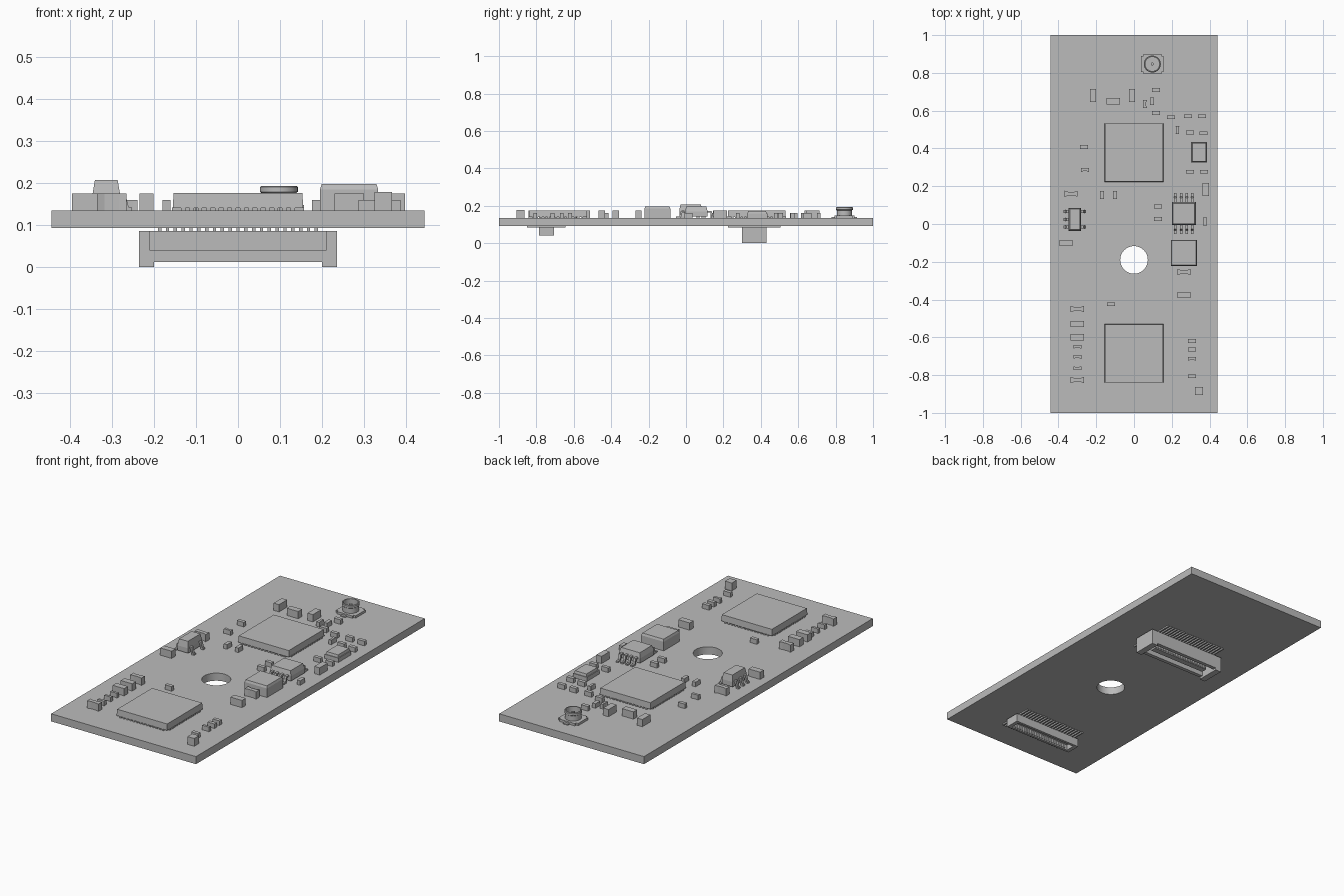
import bpy, bmesh, math
from mathutils import Matrix, Vector

cube = bpy.data.objects.get("Cube")
if cube:
    bpy.data.objects.remove(cube, do_unlink=True)

grey = bpy.data.materials.new("plain_grey")
grey.use_nodes = True
COLOUR = (0.5, 0.5, 0.5, 1)
grey.diffuse_color = COLOUR
grey.node_tree.nodes["Principled BSDF"].inputs["Base Color"].default_value = COLOUR

BOTTOM, TOP = 0.093, 0.135


def finish(name, bm):
    """Turn a bmesh into a named grey object."""
    bmesh.ops.recalc_face_normals(bm, faces=bm.faces[:])
    mesh = bpy.data.meshes.new(name)
    bm.to_mesh(mesh)
    bm.free()
    mesh.materials.append(grey)
    obj = bpy.data.objects.new(name, mesh)
    bpy.context.collection.objects.link(obj)
    return obj


def box(bm, x, y, w, d, z0, z1, taper=0.0):
    """Box centred on x, y; taper draws the upper face in."""
    size = Matrix.Diagonal((w, d, z1 - z0, 1))
    made = bmesh.ops.create_cube(bm, size=1, matrix=Matrix.Translation((x, y, (z0 + z1) / 2)) @ size)
    for v in made["verts"]:
        if v.co.z > (z0 + z1) / 2:
            v.co.x += taper if v.co.x < x else -taper
            v.co.y += taper if v.co.y < y else -taper


def prism(bm, points, push):
    """Extrude a closed outline along a vector."""
    face = bm.faces.new([bm.verts.new(p) for p in points])
    new = bmesh.ops.extrude_face_region(bm, geom=[face])["geom"]
    bmesh.ops.translate(bm, vec=push, verts=[v for v in new if isinstance(v, bmesh.types.BMVert)])


def lathe(bm, x, y, profile, steps=32):
    """Revolve a radius/height profile about a vertical axis."""
    verts = [bm.verts.new((x + r, y, z)) for r, z in profile]
    edges = [bm.edges.new(pair) for pair in zip(verts, verts[1:])]
    bmesh.ops.spin(bm, geom=verts + edges, cent=(x, y, 0), axis=(0, 0, 1),
                   angle=math.tau, steps=steps)
    bmesh.ops.remove_doubles(bm, verts=bm.verts[:], dist=0.0001)


def gull_lead(bm, x, y, angle, inner, outer, high, width):
    """Bent lead running out from a package and down to the board."""
    t, mid = 0.008, inner + (outer - inner) * 0.45
    outline = [(inner - t, high), (mid, high), (mid + t, TOP + t), (outer, TOP + t), (outer, TOP),
               (mid, TOP), (mid - t, high - t), (inner - t, high - t)]
    spin = Matrix.Rotation(angle, 3, "Z")
    base = Vector((x, y, 0))
    prism(bm, [base + spin @ Vector((u, -width / 2, z)) for u, z in outline],
          spin @ Vector((0, width, 0)))


# Board with a round mounting hole
board_bm = bmesh.new()
box(board_bm, 0, 0, 0.886, 2, BOTTOM, TOP)
board = finish("board", board_bm)
cutter_bm = bmesh.new()
bmesh.ops.create_cone(cutter_bm, cap_ends=True, segments=48, radius1=0.073, radius2=0.073,
                      depth=1, matrix=Matrix.Translation((0, -0.19, 0)))
cutter = finish("hole_cutter", cutter_bm)
cutter.hide_render = True
cutter.hide_set(True)
cut = board.modifiers.new("mounting_hole", "BOOLEAN")
cut.object, cut.solver = cutter, "EXACT"
bpy.context.view_layer.objects.active = board
board.select_set(True)
bpy.ops.object.modifier_apply(modifier=cut.name)
bpy.data.objects.remove(cutter, do_unlink=True)
bpy.ops.object.shade_smooth_by_angle()

# Two square chips standing on rows of edge pads
for name, cy in (("main_chip", 0.378), ("front_chip", -0.685)):
    bm = bmesh.new()
    box(bm, 0, cy, 0.31, 0.31, 0.141, 0.176, 0.002)
    box(bm, 0, cy, 0.2, 0.2, TOP, 0.141)
    for i in range(14):
        s = (i - 6.5) * 0.02
        for side in (-1, 1):
            box(bm, s, cy + side * 0.146, 0.01, 0.022, TOP, 0.142)
            box(bm, side * 0.146, cy + s, 0.022, 0.01, TOP, 0.142)
    finish(name, bm)

# Small two-ended parts: long axis along x or y, plain or waisted
LARGE, SMALL = (0.07, 0.033, 0.175), (0.042, 0.02, 0.16)


def parts(name, size, along_y, waisted, places):
    length, width, top = size
    for n, (x, y) in enumerate(places):
        bm = bmesh.new()
        l, w = length / 2, width / 2
        outline = [(-l, -w), (l, -w), (l, w), (-l, w)]
        if waisted:
            q, m = l * 0.5, w * 0.65
            outline = [(-l, -w), (-q, -m), (q, -m), (l, -w), (l, w), (q, m), (-q, m), (-l, w)]
        if along_y:
            outline = [(-v, u) for u, v in outline]
        prism(bm, [(x + u, y + v, TOP) for u, v in outline], (0, 0, top - TOP))
        finish(f"{name}_{n + 1}", bm)


parts("large_capacitor", LARGE, False, False,
      [(-.11, .65), (-.36, -.1), (.264, -.376), (-.3, -.53), (-.3, -.6)])
parts("large_upright_capacitor", LARGE, True, False, [(-.217, .68), (-.01, .68), (.38, .183)])
parts("large_resistor", LARGE, False, True,
      [(-.333, .16), (.264, -.254), (-.3, -.45), (-.3, -.826)])
parts("small_capacitor", SMALL, False, False,
      [(.117, .71), (.117, .587), (.197, .565), (.287, .57), (.36, .57), (.296, .485),
       (.367, .48), (.296, .277), (.37, .277), (.127, .093), (.127, .026), (-.264, .407),
       (-.122, -.425), (.307, -.62), (.307, -.664), (.307, -.806)])
parts("small_upright_capacitor", SMALL, True, False,
      [(.095, .65), (.376, .013), (-.17, .153), (-.1, .153)])
parts("small_resistor", SMALL, False, True,
      [(-.26, .286), (-.3, -.65), (-.3, -.704), (-.3, -.763), (.307, -.714)])
parts("small_upright_resistor", SMALL, True, True, [(.058, .635), (.23, .497)])
parts("corner_block", (0.042, 0.042, 0.178), False, False, [(.345, -.884)])

# Power coil block
bm = bmesh.new()
box(bm, 0.264, -0.153, 0.138, 0.138, TOP, 0.185)
box(bm, 0.264, -0.153, 0.138, 0.138, 0.185, 0.197, 0.004)
finish("coil_block", bm)

# Crystal can: flange with a raised lid
bm = bmesh.new()
box(bm, 0.345, 0.38, 0.085, 0.11, TOP, 0.158)
box(bm, 0.345, 0.38, 0.077, 0.102, 0.158, 0.172, 0.003)
finish("crystal", bm)

# Eight-lead package
bm = bmesh.new()
cx, cy = 0.264, 0.055
box(bm, cx, cy, 0.128, 0.122, 0.142, 0.168)
box(bm, cx, cy, 0.128, 0.122, 0.168, 0.195, 0.007)
for i in range(4):
    for turn in (1, -1):
        gull_lead(bm, cx + (i - 1.5) * 0.03, cy, turn * math.pi / 2, 0.061, 0.108, 0.172, 0.013)
finish("eight_lead_chip", bm)

# Five-lead package
bm = bmesh.new()
cx, cy = -0.313, 0.025
box(bm, cx, cy, 0.066, 0.122, 0.145, 0.172)
box(bm, cx, cy, 0.066, 0.122, 0.172, 0.207, 0.006)
for s in (-0.04, 0, 0.04):
    gull_lead(bm, cx, cy + s, math.pi, 0.033, 0.06, 0.175, 0.016)
    if s:
        gull_lead(bm, cx, cy + s, 0, 0.033, 0.06, 0.175, 0.016)
finish("five_lead_chip", bm)

# Coaxial antenna socket: base, solder tabs, hollow barrel and centre pin
ax, ay = 0.097, 0.847
bm = bmesh.new()
box(bm, ax, ay, 0.12, 0.085, TOP, 0.148)
box(bm, ax, ay, 0.095, 0.108, TOP, 0.148)
box(bm, ax, ay, 0.03, 0.136, TOP, 0.14)
lathe(bm, ax, ay, [(0.041, 0.146), (0.041, 0.176), (0.045, 0.179), (0.045, 0.19), (0.042, 0.193),
                   (0.037, 0.193), (0.037, 0.15), (0.008, 0.15), (0.008, 0.182), (0, 0.184)])
socket = finish("antenna_socket", bm)
bpy.ops.object.select_all(action="DESELECT")
bpy.context.view_layer.objects.active = socket
socket.select_set(True)
bpy.ops.object.shade_smooth_by_angle()


# Board connectors on the underside: open shell, contact rows and solder leads
def connector(name, cy, half_x, half_y, wall, low, end_low, end_wall, reach, tongue):
    bm = bmesh.new()
    high = 0.086
    box(bm, 0, cy, half_x * 2, half_y * 2, high - 0.016, high)
    for side in (-1, 1):
        box(bm, 0, cy + side * (half_y - wall / 2), half_x * 2 - end_wall, wall, low, high)
        box(bm, side * (half_x - end_wall / 2), cy, end_wall, half_y * 2, end_low, high)
        for i in range(21):
            x = (i - 10) * 0.0186
            box(bm, x, cy + side * (half_y + reach) / 2, 0.008, half_y + reach, 0.085, BOTTOM)
            inner = tongue + 0.002 if tongue else half_y - wall - 0.002
            box(bm, x * 0.9, cy + side * inner, 0.008, 0.005, low + 0.006, high - 0.015)
    if tongue:
        box(bm, 0, cy, half_x * 2 - 0.12, tongue * 2, low + 0.002, high)
    finish(name, bm)


connector("rear_connector", 0.365, 0.235, 0.065, 0.02, 0.012, 0.0, 0.035, 0.075, 0.016)
connector("front_connector", -0.747, 0.21, 0.04, 0.014, 0.04, 0.04, 0.022, 0.062, 0)
